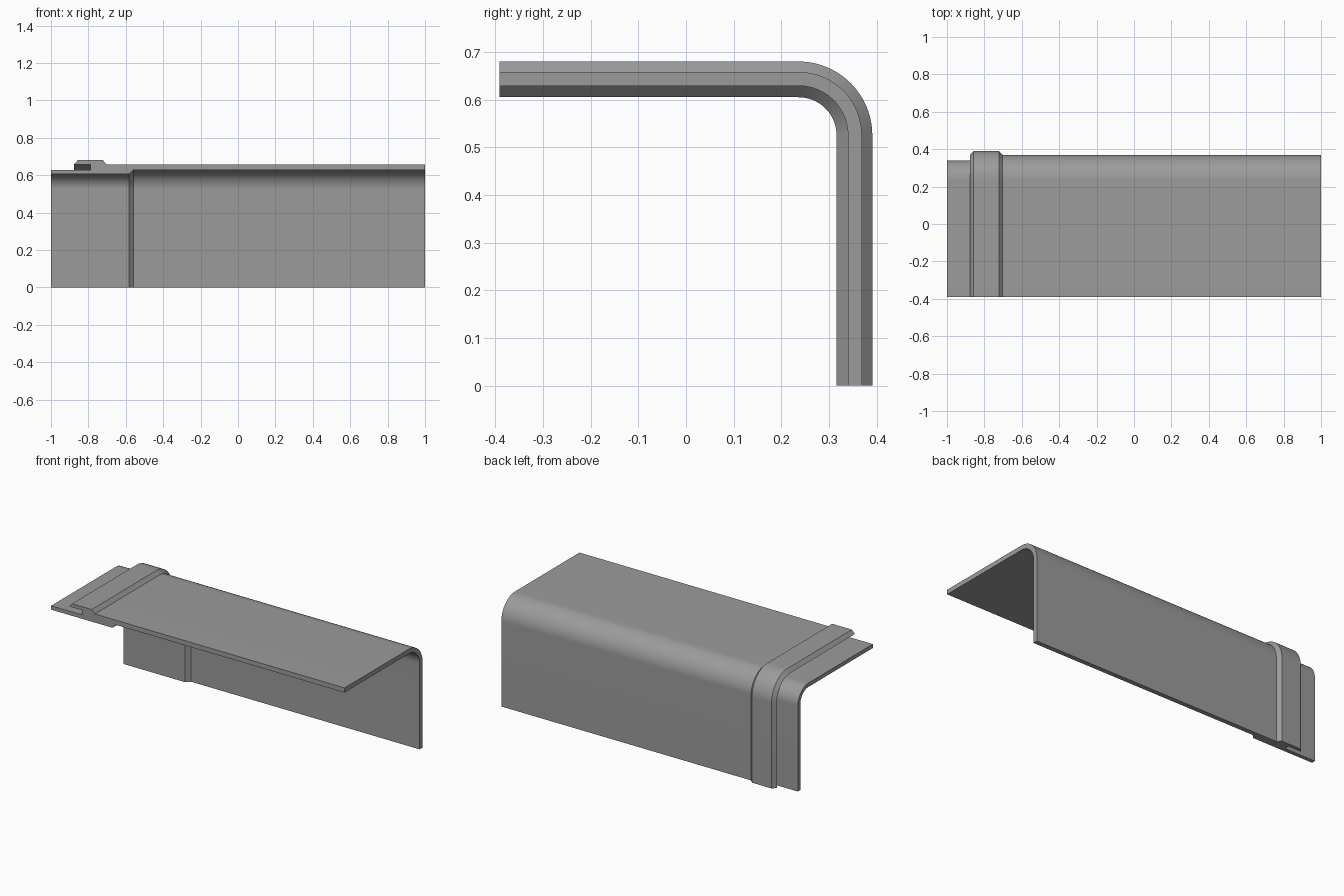
import bpy, bmesh, math

if "Cube" in bpy.data.objects:
    bpy.data.objects.remove(bpy.data.objects["Cube"])

# Cross-section along the length: (x, height above the inner skin)
SECTION = [(-1.0, 0.0), (-0.582, 0.0), (-0.558, 0.024), (1.0, 0.024),
           (1.0, 0.053), (-0.702, 0.053), (-0.723, 0.075), (-0.857, 0.075),
           (-0.877, 0.053), (-0.788, 0.053), (-0.788, 0.024), (-1.0, 0.024)]
CY, CZ, R_IN = 0.236, 0.525, 0.08   # bend centre and inner radius
Y_FRONT = -0.391
BEND_STEPS = 24

# Path of the sweep: front edge, quarter bend, bottom edge -> (origin y, z, angle)
stations = [(Y_FRONT, CZ, math.pi / 2)]
stations += [(CY, CZ, math.pi / 2 * (1 - i / BEND_STEPS)) for i in range(BEND_STEPS + 1)]
stations += [(CY, 0.0, 0.0)]

bm = bmesh.new()
rings = []
for oy, oz, a in stations:
    rings.append([bm.verts.new((x, oy + (R_IN + d) * math.cos(a),
                                oz + (R_IN + d) * math.sin(a))) for x, d in SECTION])

# Skin between stations, then the two end faces
n = len(SECTION)
for r0, r1 in zip(rings, rings[1:]):
    for i in range(n):
        j = (i + 1) % n
        bm.faces.new((r0[i], r0[j], r1[j], r1[i]))
bm.faces.new(rings[0])
bm.faces.new(rings[-1])
bmesh.ops.recalc_face_normals(bm, faces=bm.faces)

mesh = bpy.data.meshes.new("corner_trim")
bm.to_mesh(mesh)
bm.free()
trim = bpy.data.objects.new("corner_trim", mesh)
bpy.context.collection.objects.link(trim)

# Single plain grey
grey = bpy.data.materials.new("mid_grey")
grey.diffuse_color = (0.33, 0.33, 0.33, 1.0)
grey.use_nodes = True
grey.node_tree.nodes["Principled BSDF"].inputs["Base Color"].default_value = grey.diffuse_color
mesh.materials.append(grey)

# Smooth bend, crisp steps and chamfers
bpy.context.view_layer.objects.active = trim
trim.select_set(True)
bpy.ops.object.shade_smooth_by_angle(angle=math.radians(25))
